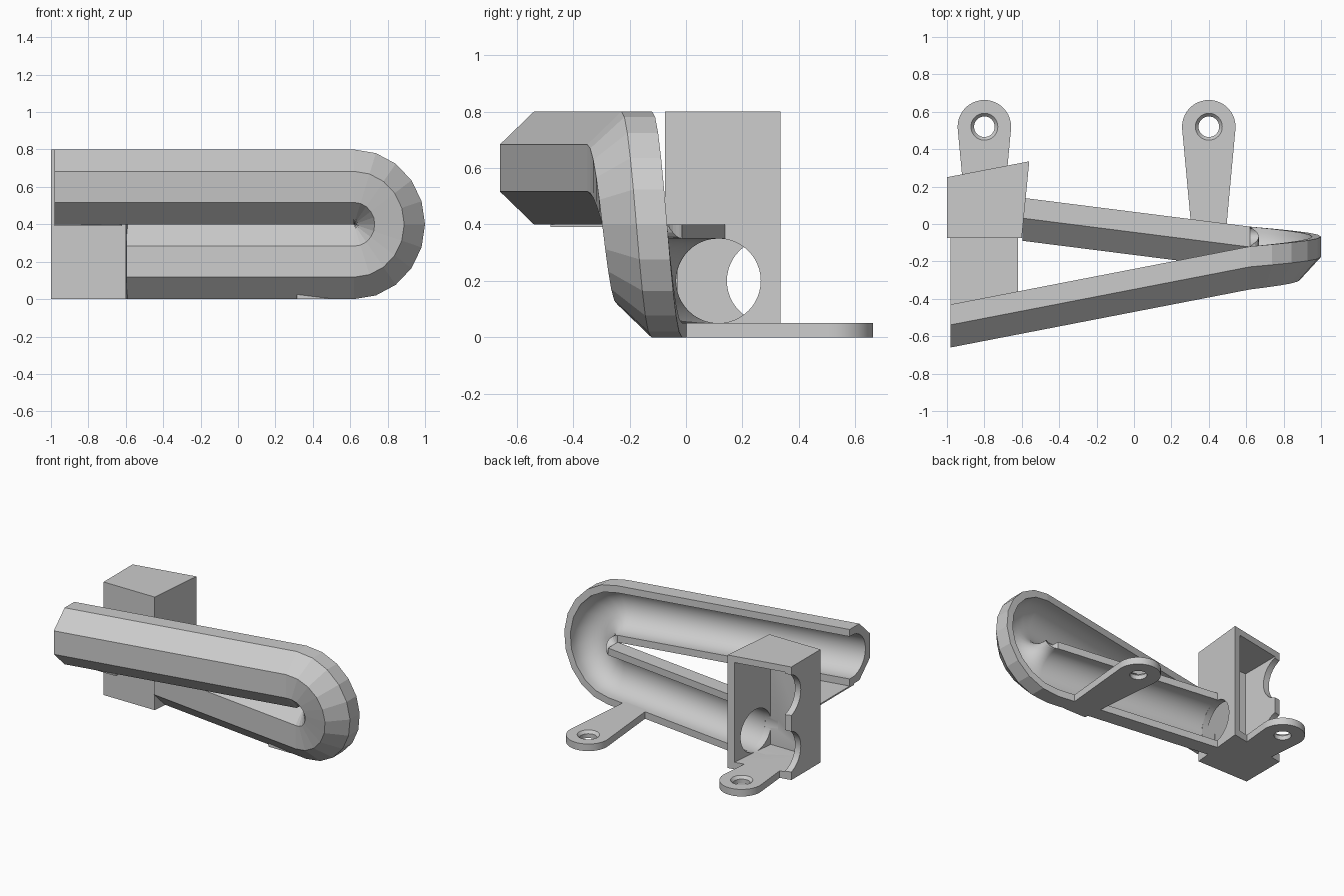
import bpy, bmesh, math
from math import sin, cos, pi
from mathutils import Matrix, Vector

cube = bpy.data.objects.get("Cube")
if cube:
    bpy.data.objects.remove(cube, do_unlink=True)

GREY = (0.6, 0.6, 0.6, 1.0)
grey = bpy.data.materials.new("plain grey")
grey.use_nodes = True
grey.diffuse_color = GREY
next(n for n in grey.node_tree.nodes
     if n.type == 'BSDF_PRINCIPLED').inputs["Base Color"].default_value = GREY


def finish(name, bm):
    bmesh.ops.recalc_face_normals(bm, faces=bm.faces)
    mesh = bpy.data.meshes.new(name)
    bm.to_mesh(mesh)
    bm.free()
    mesh.materials.append(grey)
    obj = bpy.data.objects.new(name, mesh)
    bpy.context.scene.collection.objects.link(obj)
    return obj


def prism(name, outline, z0, z1):
    bm = bmesh.new()
    face = bm.faces.new([bm.verts.new((x, y, z0)) for x, y in outline])
    top = bmesh.ops.extrude_face_region(bm, geom=[face])["geom"]
    verts = [g for g in top if isinstance(g, bmesh.types.BMVert)]
    bmesh.ops.translate(bm, verts=verts, vec=(0, 0, z1 - z0))
    return finish(name, bm)


def cylinder(name, centre, axis, r1, r2, depth):
    bm = bmesh.new()
    turn = Vector((0, 0, 1)).rotation_difference(Vector(axis)).to_matrix().to_4x4()
    bmesh.ops.create_cone(bm, cap_ends=True, segments=48, radius1=r1, radius2=r2,
                          depth=depth, matrix=Matrix.Translation(centre) @ turn)
    return finish(name, bm)


def cut(obj, cutter):
    cutter.hide_render = True
    mod = obj.modifiers.new("cut", 'BOOLEAN')
    mod.operation = 'DIFFERENCE'
    mod.solver = 'EXACT'
    mod.object = cutter
    bpy.context.view_layer.objects.active = obj
    bpy.ops.object.modifier_apply(modifier=mod.name)
    bpy.data.objects.remove(cutter, do_unlink=True)


def smooth(obj):
    bpy.ops.object.select_all(action='DESELECT')
    obj.select_set(True)
    bpy.context.view_layer.objects.active = obj
    bpy.ops.object.shade_smooth_by_angle(angle=math.radians(30))


# Channel section: faceted outside, round groove inside, open at the back
R, BORE, HALF, BACK, STEPS = 0.2, 0.15, 0.083, 0.026, 20
section = [(BACK, R), (-HALF, R), (-0.204, HALF), (-0.204, -HALF), (-HALF, -R), (BACK, -R)]
OUTER = len(section)
section.append((BACK, -BORE))
for i in range(STEPS + 1):
    a = -pi / 2 + pi * i / STEPS
    section.append((-BORE * cos(a), BORE * sin(a)))
section.append((BACK, BORE))

# Stations along the channel: x, centre y, turn angle
BEND_X, SQUASH, TURNS = 0.62, 0.95, 10
UPPER_Y, LOWER_Y = -0.146, -0.04
stations = [(-0.98, -0.456, pi / 2)]
for i in range(TURNS + 1):
    f = i / TURNS
    stations.append((BEND_X, UPPER_Y + (LOWER_Y - UPPER_Y) * f, pi / 2 - pi * f))
stations.append((-0.595, 0.114, -pi / 2))

bm = bmesh.new()
rings = []
for x, y, t in stations:
    rings.append([bm.verts.new((x + SQUASH * (R + v) * cos(t), y + w, 0.4 + (R + v) * sin(t)))
                  for w, v in section])
n = len(section)
for a, b in zip(rings, rings[1:]):
    for i in range(n):
        j = (i + 1) % n
        face = bm.faces.new((a[i], a[j], b[j], b[i]))
        face.smooth = OUTER < i < n - 1
bm.faces.new(rings[0])
bm.faces.new(rings[-1])
bmesh.ops.remove_doubles(bm, verts=bm.verts, dist=0.0005)
finish("u_turn_channel", bm)

# Box, hollow and open at the back
box = prism("drop_box", [(-1, -0.075), (-0.6, -0.075), (-0.56, 0.335), (-1, 0.25)], 0, 0.8)
cut(box, prism("hollow", [(-0.955, -0.03), (-0.642, -0.03), (-0.59, 0.5), (-0.955, 0.5)],
               0.05, 0.755))
cut(box, cylinder("outlet", (-0.6, 0.115, 0.2), (1, 0, 0), BORE, BORE, 0.2))
for z in (0.2, 0.6):
    cut(box, cylinder("notch", (-1, 0.295, z), (1, 0, 0), BORE, BORE, 0.2))
smooth(box)

# Thin shelf joining the upper channel to the box
prism("shelf", [(-0.98, -0.48), (-0.62, -0.48), (-0.62, -0.06), (-0.98, -0.06)], 0.39, 0.4)


# Mounting tabs with countersunk holes
def tab(name, x, root):
    y, r = 0.52, 0.143
    outline = [(x + r * cos(a), y + r * sin(a))
               for a in (math.radians(-6 + 192 * i / 24) for i in range(25))]
    half = 0.097 + (root - 0.02) * 0.09
    outline += [(x - half, root), (x + half, root)]
    obj = prism(name, outline, 0, 0.05)
    cut(obj, cylinder("bolt_hole", (x, y, 0.02), (0, 0, 1), 0.055, 0.055, 0.2))
    cut(obj, cylinder("countersink", (x, y, 0.045), (0, 0, 1), 0.05, 0.085, 0.04))
    smooth(obj)


tab("left_mounting_tab", 0.4, -0.11)
tab("right_mounting_tab", -0.8, 0.12)
